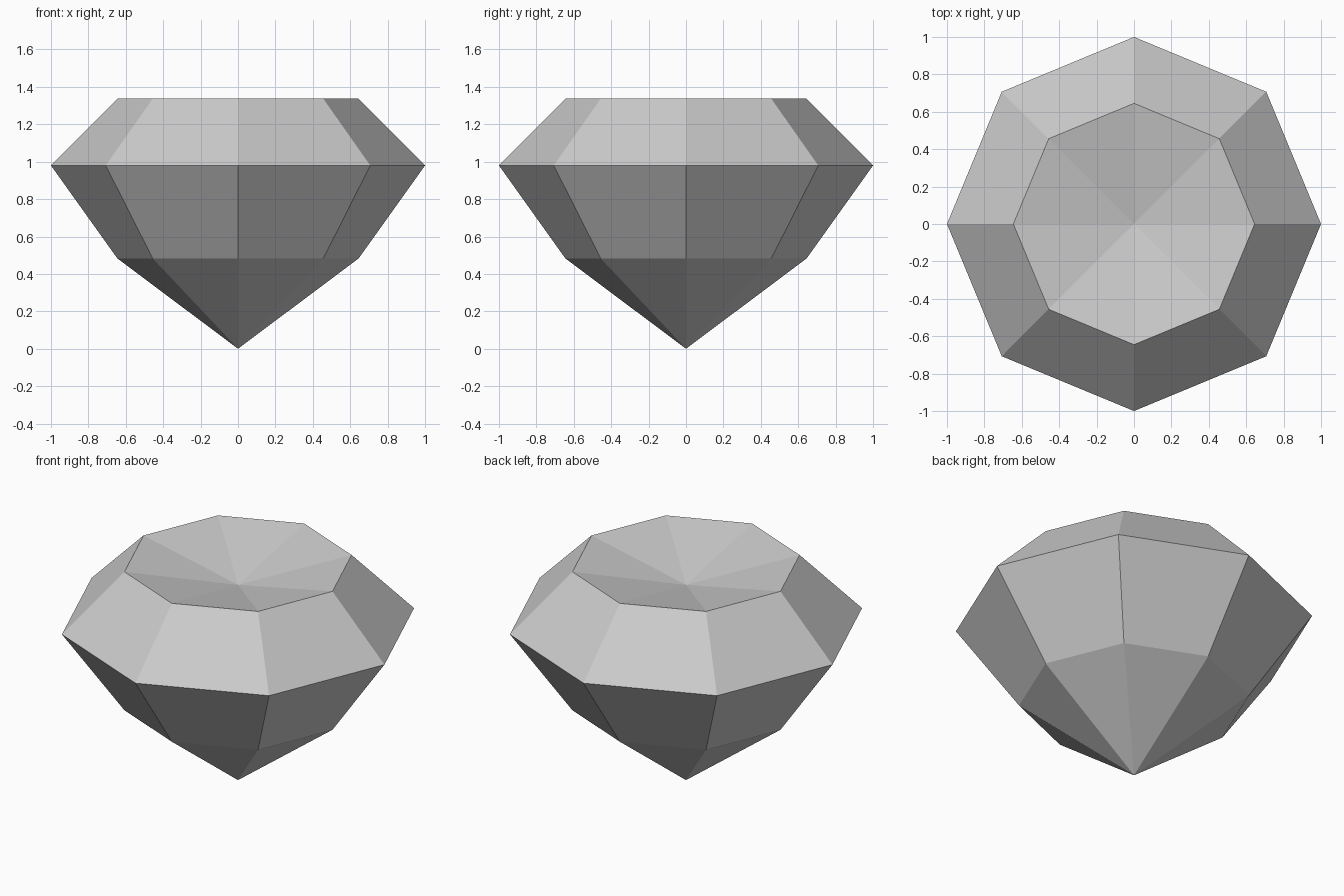
import bpy, bmesh
from math import cos, sin, tau

cube = bpy.data.objects.get("Cube")
if cube:
    bpy.data.objects.remove(cube, do_unlink=True)

SIDES = 8

# Gem colour
grey = bpy.data.materials.new("gem grey")
grey.use_nodes = True
colour = (0.6, 0.6, 0.6, 1)
grey.diffuse_color = colour
grey.node_tree.nodes["Principled BSDF"].inputs["Base Color"].default_value = colour

bm = bmesh.new()


def ring(radius, z):
    return [bm.verts.new((radius * cos(tau * i / SIDES), radius * sin(tau * i / SIDES), z))
            for i in range(SIDES)]


def pairs(loop):
    return zip(loop, loop[1:] + loop[:1])


# Pavilion point, lower ring, girdle, table edge and sunken table centre
tip = bm.verts.new((0, 0, 0))
rings = [ring(0.645, 0.483), ring(1, 0.98), ring(0.645, 1.337)]
table_centre = bm.verts.new((0, 0, 1.205))

# Facets
for a, b in pairs(rings[0]):
    bm.faces.new((tip, b, a))
for low, high in zip(rings, rings[1:]):
    for (a, b), (c, d) in zip(pairs(low), pairs(high)):
        bm.faces.new((a, b, d, c))
for a, b in pairs(rings[-1]):
    bm.faces.new((a, b, table_centre))
bmesh.ops.recalc_face_normals(bm, faces=bm.faces)

mesh = bpy.data.meshes.new("gem")
bm.to_mesh(mesh)
bm.free()
mesh.materials.append(grey)
bpy.context.collection.objects.link(bpy.data.objects.new("gem", mesh))
